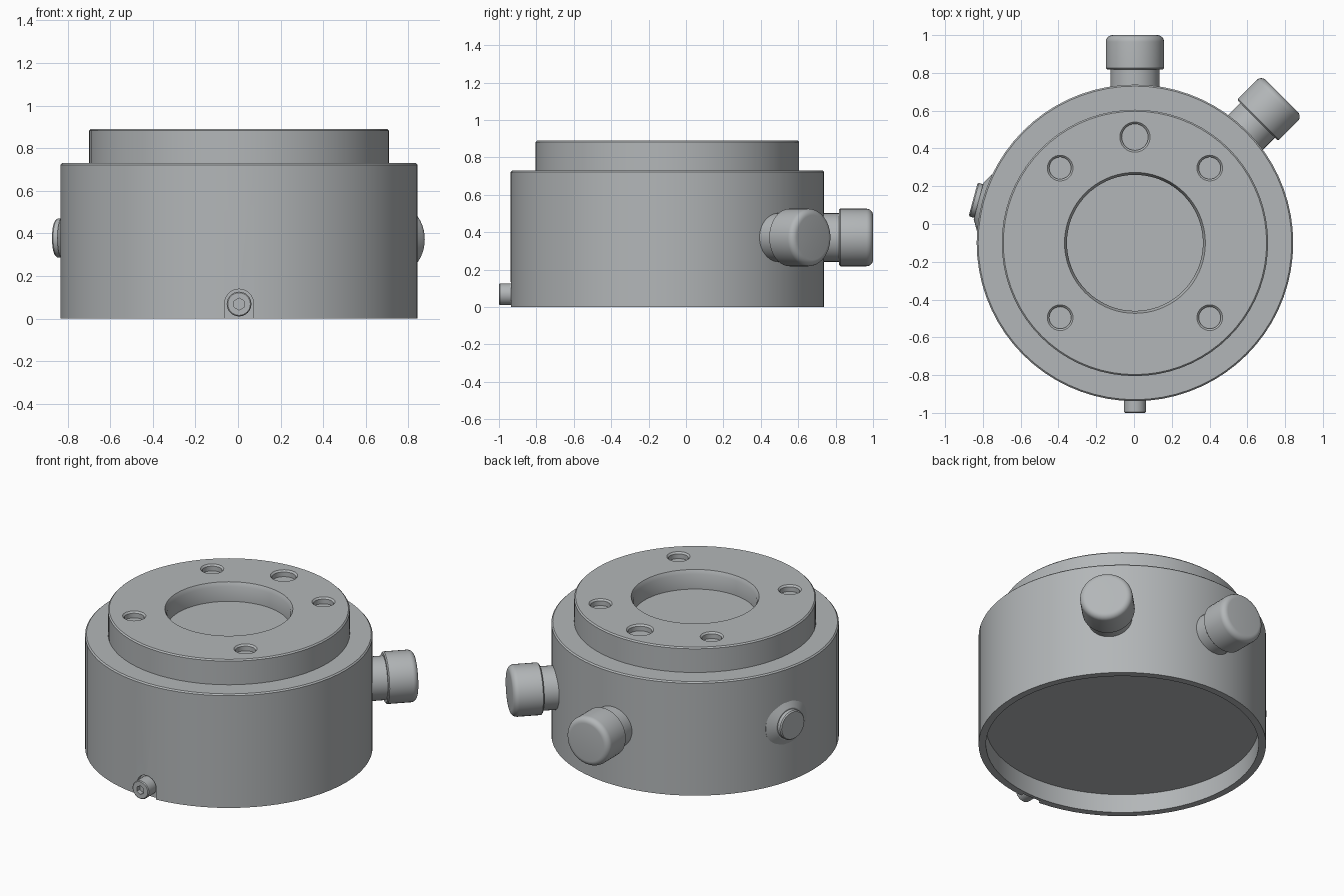
import bpy, bmesh
from math import pi, sin, cos, radians
from mathutils import Matrix, Vector

if "Cube" in bpy.data.objects:
    bpy.data.objects.remove(bpy.data.objects["Cube"])

CENTRE = Vector((0.005, -0.10, 0))

metal = bpy.data.materials.new("satin grey metal")
metal.use_nodes = True
COLOUR = (0.45, 0.47, 0.48, 1)
metal.diffuse_color = COLOUR
metal.node_tree.nodes["Principled BSDF"].inputs["Base Color"].default_value = COLOUR


def make_object(name, bm):
    bmesh.ops.remove_doubles(bm, verts=bm.verts, dist=1e-5)
    bmesh.ops.recalc_face_normals(bm, faces=bm.faces)
    mesh = bpy.data.meshes.new(name)
    bm.to_mesh(mesh)
    bm.free()
    mesh.materials.append(metal)
    obj = bpy.data.objects.new(name, mesh)
    bpy.context.collection.objects.link(obj)
    return obj


def lathe(name, profile, segments, matrix):
    """Spin (radius, height) points, starting and ending on the axis."""
    bm = bmesh.new()
    points = [bm.verts.new((r, 0, h)) for r, h in profile]
    edges = [bm.edges.new(pair) for pair in zip(points, points[1:])]
    bmesh.ops.spin(bm, geom=points + edges, cent=(0, 0, 0), axis=(0, 0, 1),
                   angle=2 * pi, steps=segments, use_merge=True)
    bm.transform(matrix)
    return make_object(name, bm)


def radial(degrees, height):
    """Matrix whose local z points outward from the body at this angle."""
    return (Matrix.Translation(CENTRE + Vector((0, 0, height)))
            @ Matrix.Rotation(radians(degrees), 4, 'Z')
            @ Matrix.Rotation(pi / 2, 4, 'Y'))


def cut(target, cutter):
    mod = target.modifiers.new("cut", 'BOOLEAN')
    mod.operation = 'DIFFERENCE'
    mod.solver = 'EXACT'
    mod.object = cutter
    bpy.context.view_layer.update()
    bpy.ops.object.select_all(action='DESELECT')
    bpy.context.view_layer.objects.active = target
    target.select_set(True)
    bpy.ops.object.modifier_apply(modifier=mod.name)
    bpy.data.objects.remove(cutter)


def smooth(obj):
    bpy.ops.object.select_all(action='DESELECT')
    bpy.context.view_layer.objects.active = obj
    obj.select_set(True)
    bpy.ops.object.shade_smooth_by_angle(angle=radians(30))


# Stepped housing with a shallow bore above and a recess below
housing = lathe("housing", [
    (0, 0.12), (0.795, 0.12), (0.795, 0), (0.838, 0), (0.838, 0.722),
    (0.83, 0.73), (0.705, 0.73), (0.705, 0.882), (0.697, 0.89),
    (0.373, 0.89), (0.36, 0.865), (0.36, 0.77), (0, 0.77)],
    72, Matrix.Translation(CENTRE))

# Countersunk holes in the top: one larger at the back, four at the diagonals
HOLE_RING = 0.56
for angle, r in [(90, 0.07), (45, 0.058), (135, 0.058), (225, 0.058), (315, 0.058)]:
    a = radians(angle)
    spot = CENTRE + Vector((cos(a), sin(a), 0)) * HOLE_RING
    cut(housing, lathe("hole_cutter", [
        (0, 0.85), (r, 0.85), (r, 0.88), (r + 0.02, 0.9), (0, 0.9)],
        32, Matrix.Translation(spot)))

# Arched slot at the front foot
bm = bmesh.new()
arch = [(0.068 * cos(pi * i / 16), 0.07 + 0.068 * sin(pi * i / 16)) for i in range(17)]
arch += [(-0.068, -0.05), (0.068, -0.05)]
face = bm.faces.new([bm.verts.new((x + CENTRE.x, -1.0, z)) for x, z in arch])
moved = bmesh.ops.extrude_face_region(bm, geom=[face])["geom"]
bmesh.ops.translate(bm, vec=(0, 0.085, 0),
                    verts=[v for v in moved if isinstance(v, bmesh.types.BMVert)])
cut(housing, make_object("slot_cutter", bm))
smooth(housing)

# Two round knobs on stems
ROUND = 0.035
for name, angle in [("back", 90), ("side", 45)]:
    smooth(lathe(name + "_stem", [(0, 0.78), (0.13, 0.78), (0.13, 0.93), (0, 0.93)],
                 40, radial(angle, 0.372)))
    corner = [(0.154 - ROUND + ROUND * cos(t * pi / 12),
               1.1 - ROUND + ROUND * sin(t * pi / 12)) for t in range(7)]
    smooth(lathe(name + "_knob",
                 [(0, 0.918), (0.147, 0.918), (0.154, 0.925)] + corner + [(0, 1.1)],
                 40, radial(angle, 0.372)))

# Push button on a conical collar
smooth(lathe("button_collar", [(0, 0.78), (0.155, 0.78), (0.155, 0.825),
                               (0.1, 0.857), (0, 0.857)], 40, radial(165, 0.378)))
smooth(lathe("button", [(0, 0.8), (0.092, 0.8), (0.092, 0.88), (0.086, 0.887),
                        (0, 0.887)], 32, radial(165, 0.378)))

# Front screw with a hexagonal socket
screw = lathe("front_screw", [(0, 0.8), (0.058, 0.8), (0.058, 0.895), (0.053, 0.9),
                              (0, 0.9)], 32, radial(270, 0.068))
cut(screw, lathe("socket_cutter", [(0, 0.87), (0.028, 0.87), (0.028, 0.95), (0, 0.95)],
                 6, radial(270, 0.068)))
smooth(screw)
